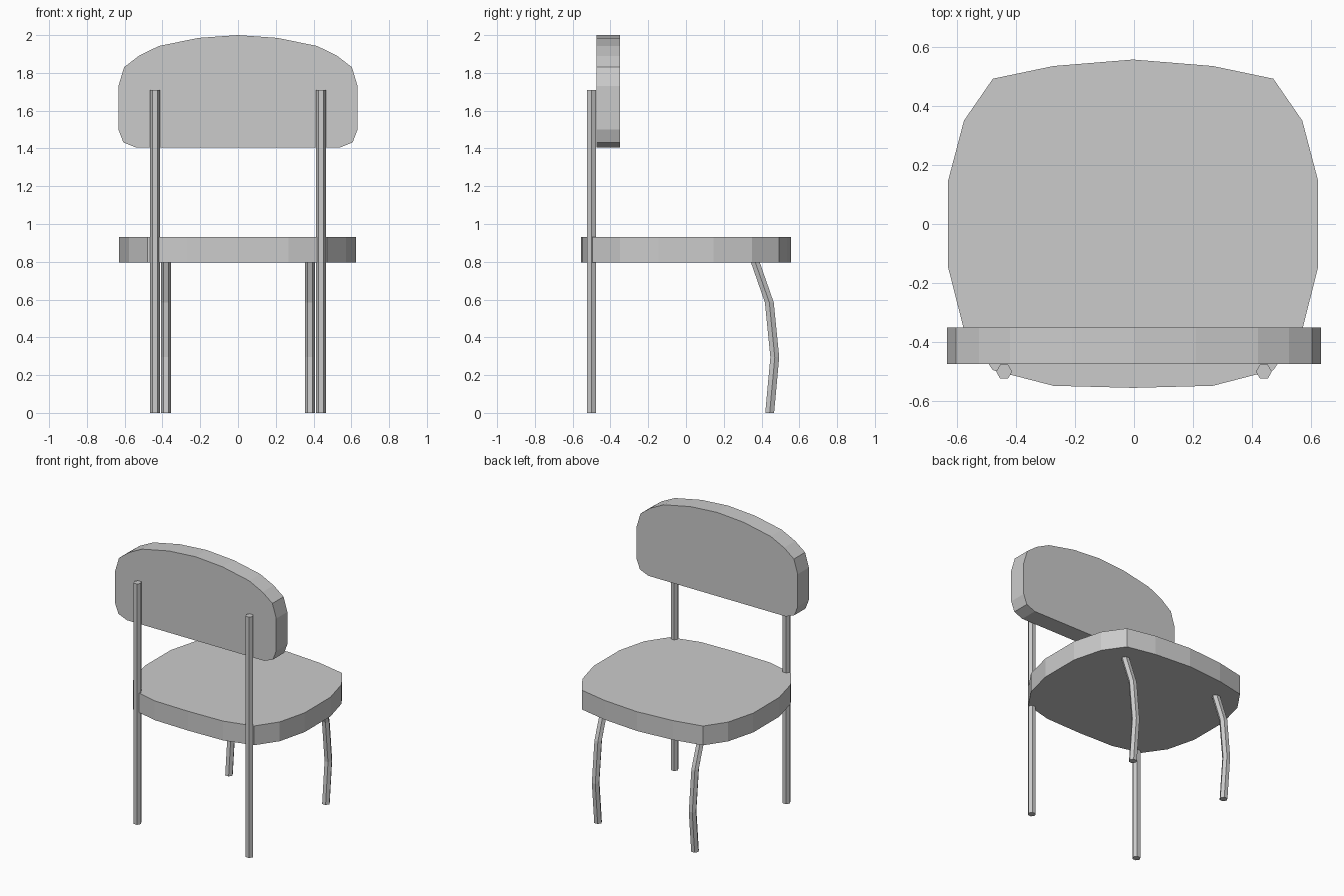
import bpy
import math

if "Cube" in bpy.data.objects:
    bpy.data.objects.remove(bpy.data.objects["Cube"])


def loft(name, rings):
    """Skin a stack of equal-length closed rings and cap both ends."""
    n = len(rings[0])
    verts = [p for ring in rings for p in ring]
    faces = [tuple(reversed(range(n))), tuple(range(len(verts) - n, len(verts)))]
    for k in range(len(rings) - 1):
        a, b = k * n, (k + 1) * n
        for i in range(n):
            j = (i + 1) % n
            faces.append((a + i, a + j, b + j, b + i))
    mesh = bpy.data.meshes.new(name)
    mesh.from_pydata(verts, [], faces)
    mesh.update()
    obj = bpy.data.objects.new(name, mesh)
    bpy.context.collection.objects.link(obj)
    return obj


def mirrored(half):
    """Complete a right-hand half outline (bottom to top) with its left side."""
    return half + [(-x, v) for x, v in reversed(half) if x > 0]


def leg(name, x, path, radius=0.027, sides=6):
    """Hexagonal tube following (y, z) points."""
    angles = [2 * math.pi * i / sides for i in range(sides)]
    return loft(name, [[(x + radius * math.cos(a), y + radius * math.sin(a), z)
                        for a in angles] for y, z in path])


# Seat cushion: rounded outline in plan, extruded upward
seat_outline = mirrored([
    (0, -0.555), (0.27, -0.548), (0.475, -0.495), (0.575, -0.35),
    (0.627, -0.145), (0.627, 0.145), (0.573, 0.35), (0.475, 0.492),
    (0.27, 0.535), (0, 0.557)])
loft("seat", [[(x - 0.003, y, z) for x, y in seat_outline] for z in (0.795, 0.932)])

# Backrest pad: arched outline in elevation, extruded in depth
back_outline = mirrored([
    (0.54, 1.405), (0.607, 1.432), (0.633, 1.50), (0.633, 1.73),
    (0.603, 1.83), (0.525, 1.89), (0.42, 1.942), (0.21, 1.985), (0, 2.0)])
loft("backrest", [[(x, y, z) for x, z in back_outline] for y in (-0.35, -0.475)])

# Straight rear posts and bent front legs
for side, s in (("left", -1), ("right", 1)):
    leg("rear_post_" + side, s * 0.44, [(-0.50, 0), (-0.50, 1.71)])
    leg("front_leg_" + side, s * 0.381,
        [(0.443, 0), (0.47, 0.295), (0.441, 0.585), (0.367, 0.797)])
